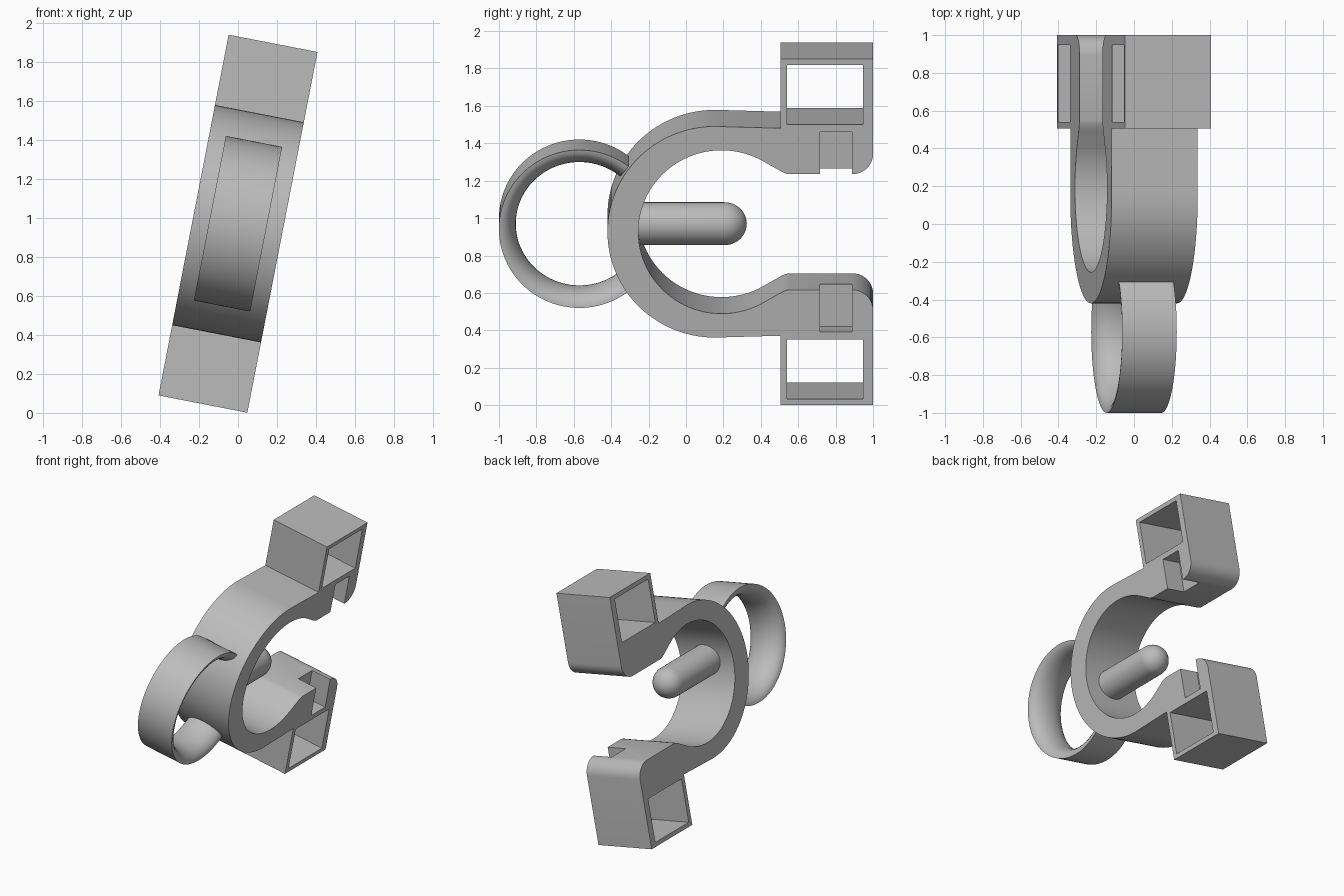
import bpy
import bmesh
from math import sin, cos, pi, radians
from mathutils import Matrix, Vector

cube = bpy.data.objects.get("Cube")
if cube:
    bpy.data.objects.remove(cube, do_unlink=True)

HALF = 0.232                                   # half width of the clamp
TILT = Matrix.Translation((0, 0, 0.97)) @ Matrix.Rotation(radians(11), 4, 'Y')

grey = bpy.data.materials.new("plain grey")
grey.use_nodes = True
grey.diffuse_color = (0.5, 0.5, 0.5, 1)
grey.node_tree.nodes["Principled BSDF"].inputs["Base Color"].default_value = (0.5, 0.5, 0.5, 1)


def add_object(name, bm):
    bmesh.ops.recalc_face_normals(bm, faces=bm.faces)
    mesh = bpy.data.meshes.new(name)
    bm.to_mesh(mesh)
    bm.free()
    mesh.materials.append(grey)
    obj = bpy.data.objects.new(name, mesh)
    bpy.context.collection.objects.link(obj)
    return obj


def finish(obj, angle=30):
    bpy.ops.object.select_all(action='DESELECT')
    obj.select_set(True)
    bpy.context.view_layer.objects.active = obj
    for mod in list(obj.modifiers):
        bpy.ops.object.modifier_apply(modifier=mod.name)
    obj.data.transform(TILT)
    bpy.ops.object.shade_smooth_by_angle(angle=radians(angle))


def arc(cy, cz, r, start, end, steps):
    angles = [radians(start + (end - start) * i / steps) for i in range(steps + 1)]
    return [(cy + r * cos(a), cz + r * sin(a)) for a in angles]


def prism(name, points, x0, x1):
    bm = bmesh.new()
    face = bm.faces.new([bm.verts.new((x0, y, z)) for y, z in points])
    ext = bmesh.ops.extrude_face_region(bm, geom=[face])
    verts = [v for v in ext["geom"] if isinstance(v, bmesh.types.BMVert)]
    bmesh.ops.translate(bm, verts=verts, vec=(x1 - x0, 0, 0))
    return add_object(name, bm)


def box_points(y0, y1, z0, z1):
    return [(y0, z0), (y1, z0), (y1, z1), (y0, z1)]


# Clamp body: upper half of the outline, mirrored to the lower half
upper = arc(0.19, 0, 0.445, 180, 60, 32)
upper += [(0.465, 0.355), (0.49, 0.341), (0.51, 0.329), (0.53, 0.32), (0.55, 0.315)]
upper += arc(0.89, 0.425, 0.11, -90, 0, 10)
upper += [(1, 0.942), (0.505, 0.942), (0.505, 0.565)]
upper += arc(0.155, 0, 0.575, 90, 180, 28)
lower = [(y, -z) for y, z in reversed(upper[1:-1])]
body = prism("clamp_body", upper + lower, -HALF, HALF)

# Square tunnels through both end blocks, blind notches in both jaws
cutters = []
for side in (1, -1):
    tunnel = box_points(0.54, 0.947, 0.585 * side, 0.91 * side)
    notch = box_points(0.717, 0.887, 0.2 * side, 0.544 * side)
    cutters.append(prism("tunnel_cutter", tunnel, -0.4, 0.4))
    cutters.append(prism("notch_cutter", notch, 0.075, 0.4))
for cutter in cutters:
    cutter.hide_render = True
    mod = body.modifiers.new("cut", 'BOOLEAN')
    mod.operation = 'DIFFERENCE'
    mod.solver = 'EXACT'
    mod.object = cutter
finish(body)
for cutter in cutters:
    bpy.data.objects.remove(cutter, do_unlink=True)

# Finger ring: flat outside, bulging inside, ends buried in the clamp wall
bm = bmesh.new()
section = [(0.147 * cos(pi * i / 16), 0.43 - 0.09 * sin(pi * i / 16)) for i in range(17)]
rings = []
for i in range(73):
    a = radians(40 + 280 * i / 72)
    rings.append([bm.verts.new((x, -0.57 + r * cos(a), r * sin(a))) for x, r in section])
for a, b in zip(rings, rings[1:]):
    for k in range(len(section)):
        n = (k + 1) % len(section)
        bm.faces.new((a[k], a[n], b[n], b[k]))
bm.faces.new(rings[0])
bm.faces.new(rings[-1])
finish(add_object("finger_ring", bm), 40)

# Centre pin with a rounded nose
bm = bmesh.new()
profile = [(0, -0.32), (0.115, -0.32)]
profile += [(0.115 * cos(pi * i / 20), 0.205 + 0.12 * sin(pi * i / 20)) for i in range(10)]
profile += [(0, 0.325)]
verts = [bm.verts.new((r, y, 0)) for r, y in profile]
edges = [bm.edges.new(pair) for pair in zip(verts, verts[1:])]
bmesh.ops.spin(bm, geom=verts + edges, cent=(0, 0, 0), axis=Vector((0, 1, 0)),
               angle=2 * pi, steps=40)
bmesh.ops.remove_doubles(bm, verts=bm.verts, dist=0.0005)
finish(add_object("centre_pin", bm), 40)
